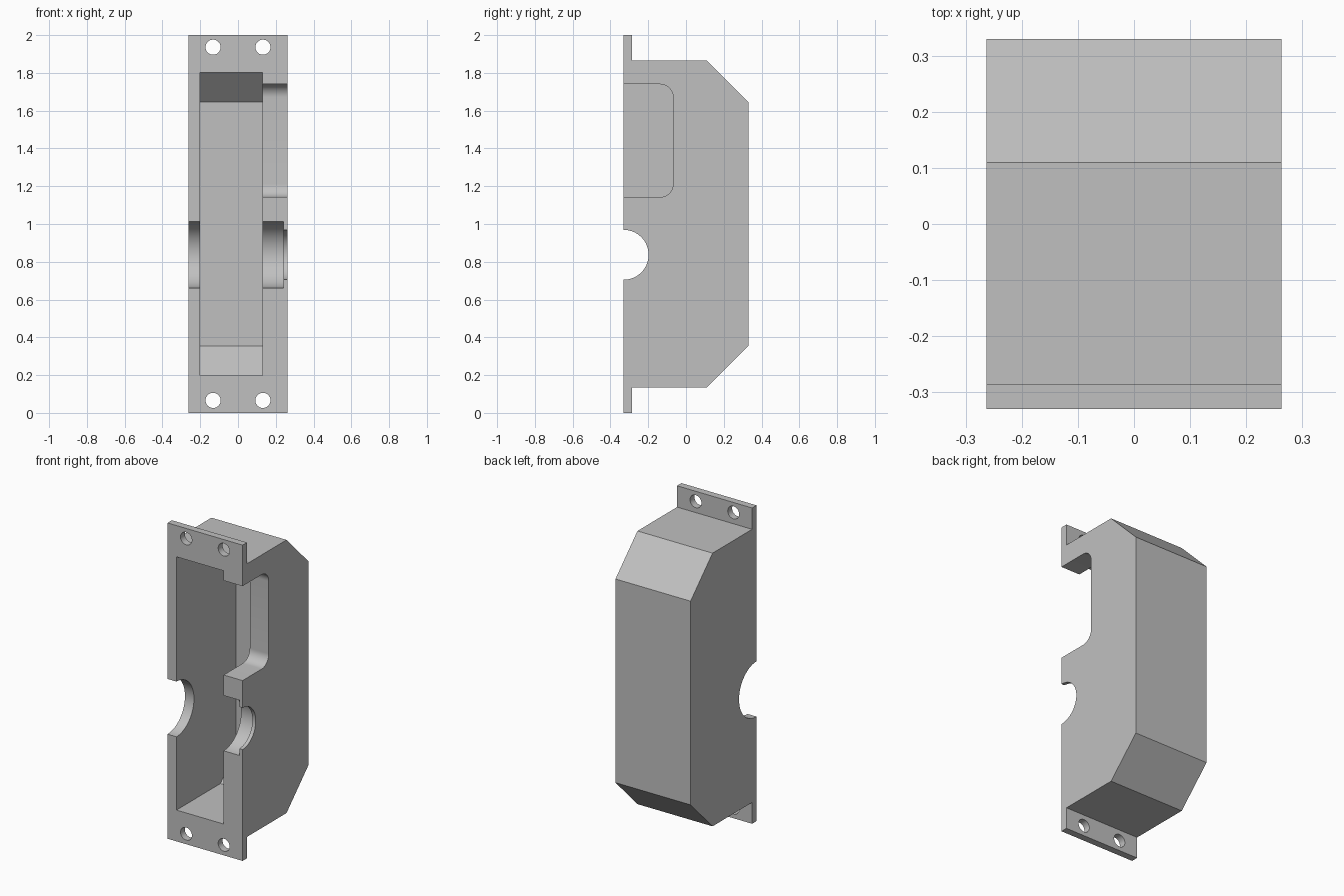
import bpy, bmesh, math

if "Cube" in bpy.data.objects:
    bpy.data.objects.remove(bpy.data.objects["Cube"], do_unlink=True)

HALF_W, FRONT, BACK = 0.263, -0.33, 0.33
MID_Z = 1.0

grey = bpy.data.materials.new("light_grey")
grey.use_nodes = True
colour = (0.53, 0.53, 0.53, 1)
grey.diffuse_color = colour
grey.node_tree.nodes["Principled BSDF"].inputs["Base Color"].default_value = colour


def prism(name, profile, x0, x1):
    """Extrude a (y, z) profile along x."""
    bm = bmesh.new()
    face = bm.faces.new([bm.verts.new((x0, y, z)) for y, z in profile])
    new = bmesh.ops.extrude_face_region(bm, geom=[face])["geom"]
    moved = [v for v in new if isinstance(v, bmesh.types.BMVert)]
    bmesh.ops.translate(bm, verts=moved, vec=(x1 - x0, 0, 0))
    bmesh.ops.recalc_face_normals(bm, faces=bm.faces)
    mesh = bpy.data.meshes.new(name)
    bm.to_mesh(mesh)
    bm.free()
    obj = bpy.data.objects.new(name, mesh)
    bpy.context.collection.objects.link(obj)
    mesh.materials.append(grey)
    return obj


def arc(cy, cz, r, start, end, steps):
    """Points on an arc in the (y, z) plane, angles in degrees."""
    angles = [math.radians(start + (end - start) * i / steps) for i in range(steps + 1)]
    return [(cy + r * math.cos(a), cz + r * math.sin(a)) for a in angles]


def mirrored(lower):
    """Complete a lower half profile with its mirror image about mid height."""
    return lower + [(y, 2 * MID_Z - z) for y, z in reversed(lower)]


# Housing with chamfered back and mounting flanges
housing = prism("housing", mirrored([
    (FRONT, 0), (-0.286, 0), (-0.286, 0.135), (0.11, 0.135), (BACK, 0.355)]),
    -HALF_W, HALF_W)

# Inner cavity, open at the front
cutters = [prism("cavity_cutter", mirrored([
    (-0.5, 0.198), (0.11, 0.198), (0.267, 0.355)]), -0.2, 0.13)]

# Stepped shaft bore through both side walls
for name, radius, x0, x1 in (("wide_bore_cutter", 0.175, -0.4, 0.24),
                             ("narrow_bore_cutter", 0.132, 0.0, 0.4)):
    cutters.append(prism(name, arc(FRONT, 0.837, radius, 0, 354.375, 63), x0, x1))

# Round-cornered window in one side wall
y, low, high, r = -0.068, 1.142, 1.74, 0.07
window = [(-0.5, low)] + arc(y - r, low + r, r, -90, 0, 12)
window += arc(y - r, high - r, r, 0, 90, 12) + [(-0.5, high)]
cutters.append(prism("window_cutter", window, 0.05, 0.4))

# Screw holes in the flanges
for x in (-0.132, 0.132):
    for z in (0.066, 1.936):
        bpy.ops.mesh.primitive_cylinder_add(
            vertices=40, radius=0.04, depth=0.2,
            location=(x, FRONT, z), rotation=(math.pi / 2, 0, 0))
        hole = bpy.context.object
        hole.name = "screw_hole_cutter"
        hole.data.materials.append(grey)
        cutters.append(hole)

# Cut the openings and bake the result
for cutter in cutters:
    cutter.hide_render = True
    mod = housing.modifiers.new(cutter.name, "BOOLEAN")
    mod.operation = "DIFFERENCE"
    mod.solver = "EXACT"
    mod.object = cutter
bpy.context.view_layer.update()
depsgraph = bpy.context.evaluated_depsgraph_get()
result = bpy.data.meshes.new_from_object(housing.evaluated_get(depsgraph))
housing.modifiers.clear()
housing.data = result
result.materials.clear()
result.materials.append(grey)
for polygon in result.polygons:
    polygon.material_index = 0
for cutter in cutters:
    bpy.data.objects.remove(cutter, do_unlink=True)

# Smooth the curved walls, keep the edges sharp
bpy.ops.object.select_all(action="DESELECT")
housing.select_set(True)
bpy.context.view_layer.objects.active = housing
bpy.ops.object.shade_smooth_by_angle(angle=math.radians(25))
